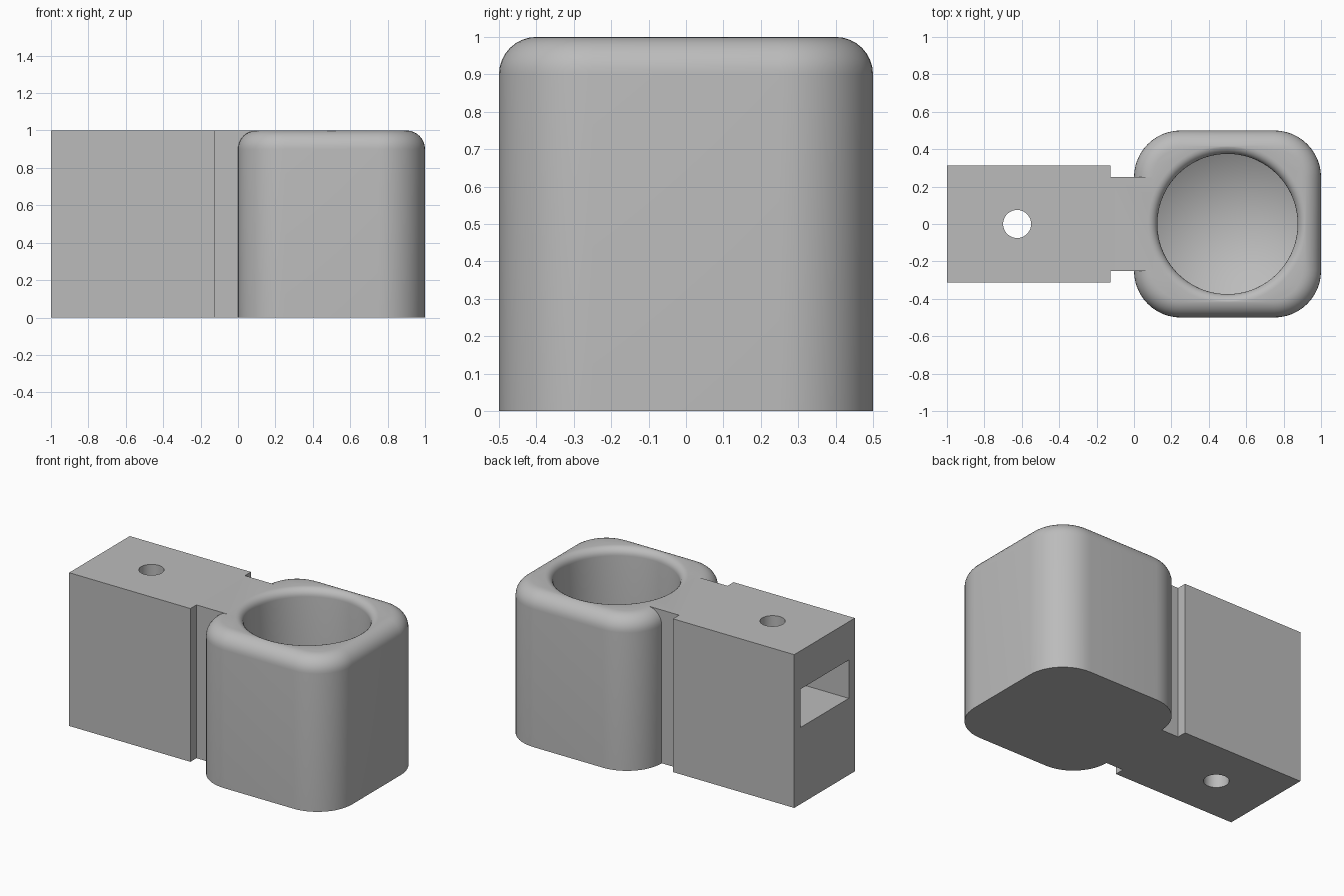
import bpy, bmesh, math

cube = bpy.data.objects.get("Cube")
if cube:
    bpy.data.objects.remove(cube, do_unlink=True)

grey = bpy.data.materials.new("plain grey")
grey.use_nodes = True
COLOUR = (0.5, 0.5, 0.5, 1)
grey.diffuse_color = COLOUR
grey.node_tree.nodes["Principled BSDF"].inputs["Base Color"].default_value = COLOUR


def make_object(name, bm):
    bmesh.ops.recalc_face_normals(bm, faces=bm.faces)
    mesh = bpy.data.meshes.new(name)
    bm.to_mesh(mesh)
    bm.free()
    mesh.materials.append(grey)
    obj = bpy.data.objects.new(name, mesh)
    bpy.context.collection.objects.link(obj)
    return obj


def box(name, lo, hi):
    bm = bmesh.new()
    bmesh.ops.create_cube(bm, size=1)
    for v in bm.verts:
        v.co = [a + (c + 0.5) * (b - a) for a, b, c in zip(lo, hi, v.co)]
    return make_object(name, bm)


def revolve(name, profile, x, steps):
    """Closed solid from (radius, z) points spun about a vertical axis."""
    bm = bmesh.new()
    verts = [bm.verts.new((x + r, 0, z)) for r, z in profile]
    edges = [bm.edges.new(pair) for pair in zip(verts, verts[1:])]
    bmesh.ops.spin(bm, geom=verts + edges, cent=(x, 0, 0), axis=(0, 0, 1),
                   angle=math.tau, steps=steps)
    bmesh.ops.remove_doubles(bm, verts=bm.verts, dist=1e-5)
    return make_object(name, bm)


def rounded_block(name, cx, half, corner, fillet):
    """Square block with rounded upright corners and a filleted top."""
    bm = bmesh.new()
    ring = []
    inner = half - corner
    for q, (sx, sy) in enumerate([(1, 1), (-1, 1), (-1, -1), (1, -1)]):
        for i in range(13):
            a = (q + i / 12) * math.pi / 2
            ring.append(bm.verts.new((cx + sx * inner + corner * math.cos(a),
                                      sy * inner + corner * math.sin(a), 0)))
    base = bm.faces.new(ring)
    result = bmesh.ops.extrude_face_region(bm, geom=[base], use_keep_orig=True)
    top = [g for g in result["geom"] if isinstance(g, bmesh.types.BMVert)]
    bmesh.ops.translate(bm, verts=top, vec=(0, 0, 1))
    bmesh.ops.recalc_face_normals(bm, faces=bm.faces)
    rim = [e for e in bm.edges if all(v.co.z > 0.9 for v in e.verts)]
    bmesh.ops.bevel(bm, geom=rim, offset=fillet, segments=8, profile=0.5,
                    affect='EDGES')
    return make_object(name, bm)


def combine(target, other, operation):
    other.hide_render = True
    mod = target.modifiers.new(operation, 'BOOLEAN')
    mod.operation = operation
    mod.solver = 'EXACT'
    mod.object = other
    bpy.context.view_layer.objects.active = target
    bpy.ops.object.modifier_apply(modifier=mod.name)
    bpy.data.objects.remove(other, do_unlink=True)


# Cup block, joined by a narrow neck to the mounting arm
body = rounded_block("socket_block_with_arm", 0.5, 0.5, 0.25, 0.1)
arm = box("arm", (-1, -0.3125, 0), (-0.125, 0.3125, 1))
combine(arm, box("neck", (-0.3, -0.25, 0), (0.3, 0.25, 1)), 'UNION')
combine(body, arm, 'UNION')

# Round socket with an eased rim and a drill-point floor
R, EASE, FLOOR = 0.375, 0.05, 0.375
profile = [(0, FLOOR - 0.225), (R, FLOOR)]
for i in range(7):
    a = i / 6 * math.pi / 2
    profile.append((R + EASE * (1 - math.cos(a)), 1 - EASE * (1 - math.sin(a))))
profile += [(R + EASE, 1.1), (0, 1.1)]
combine(body, revolve("socket_cutter", profile, 0.5, 72), 'DIFFERENCE')

# Nut slot in the arm's end, and the bolt hole through it
combine(body, box("slot_cutter", (-1.1, -0.25, 0.5), (-0.375, 0.25, 0.75)), 'DIFFERENCE')
bolt = [(0, -0.1), (0.075, -0.1), (0.075, 1.1), (0, 1.1)]
combine(body, revolve("bolt_cutter", bolt, -0.625, 36), 'DIFFERENCE')

# Smooth curved walls, keep machined edges crisp
bpy.ops.object.select_all(action='DESELECT')
body.select_set(True)
bpy.context.view_layer.objects.active = body
bpy.ops.object.shade_smooth_by_angle(angle=math.radians(28))
